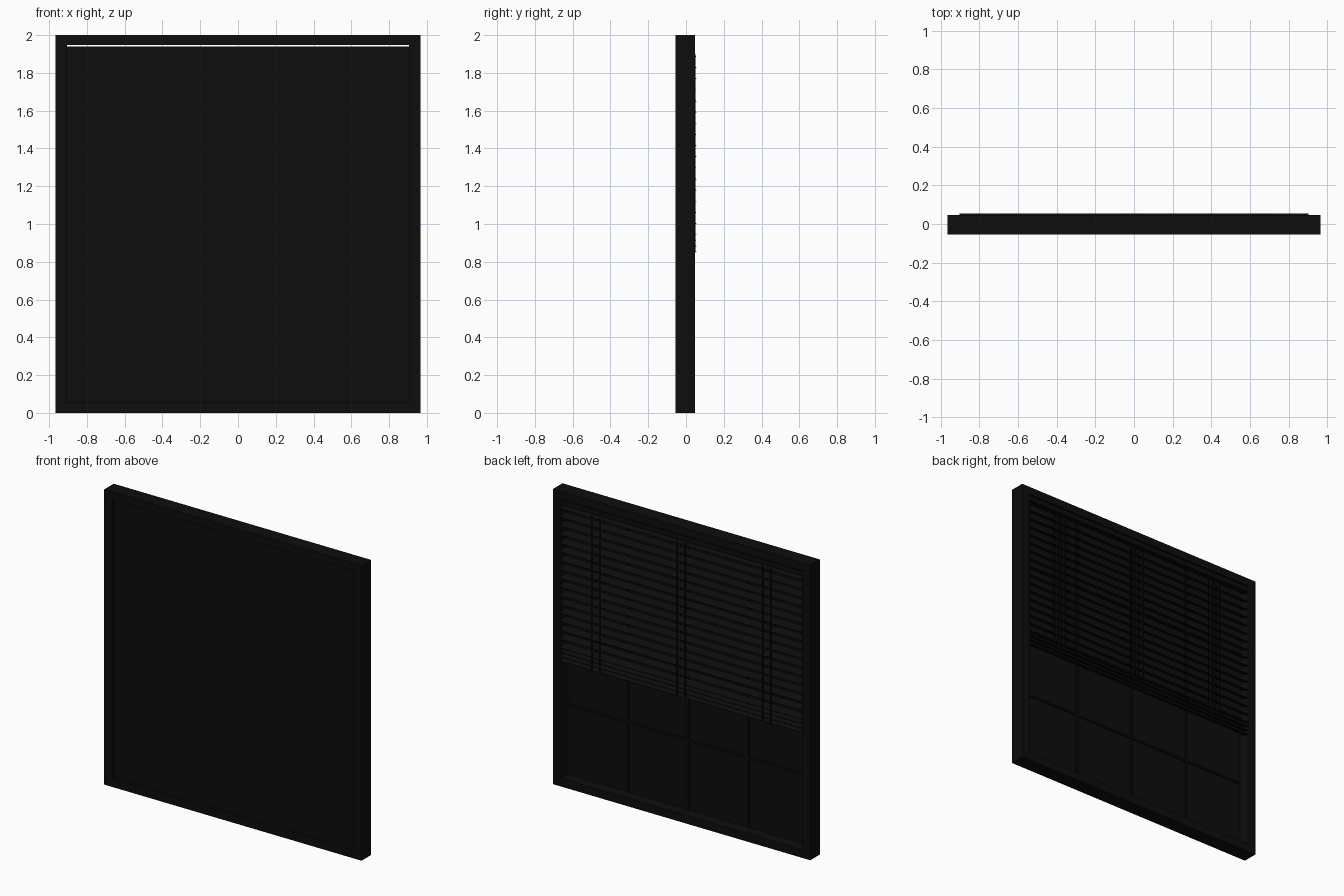
import bpy, bmesh, math

if "Cube" in bpy.data.objects:
    bpy.data.objects.remove(bpy.data.objects["Cube"])

black = bpy.data.materials.new("black_paint")
black.diffuse_color = (0.004, 0.004, 0.004, 1)
black.use_nodes = True
black.node_tree.nodes["Principled BSDF"].inputs["Base Color"].default_value = black.diffuse_color


def box(name, x0, x1, y0, y1, z0, z1, tilt=0.0):
    """Box between two corners, optionally tilted about its own x axis."""
    me = bpy.data.meshes.new(name)
    bm = bmesh.new()
    bmesh.ops.create_cube(bm, size=1)
    bmesh.ops.scale(bm, vec=(x1 - x0, y1 - y0, z1 - z0), verts=bm.verts)
    bm.to_mesh(me)
    bm.free()
    ob = bpy.data.objects.new(name, me)
    ob.location = ((x0 + x1) / 2, (y0 + y1) / 2, (z0 + z1) / 2)
    ob.rotation_euler.x = tilt
    me.materials.append(black)
    bpy.context.collection.objects.link(ob)
    return ob


W, IW = 0.965, 0.905        # outer and inner half width
ZB, ZT = 0.055, 1.947       # inner opening bottom and top
F, B = -0.055, 0.047        # frame front and back

# Frame
box("frame_bottom", -W, W, F, B, 0, ZB)
box("frame_top", -W, W, F, B, ZT, 2)
for s, n in ((-1, "left"), (1, "right")):
    xs = sorted((s * IW, s * W))
    box("frame_" + n, xs[0], xs[1], F, B, ZB, ZT)

# Pane, with a narrow gap under the top rail
box("window_pane", -IW, IW, -0.036, -0.030, ZB, 1.94)

# Glazing bars behind the pane
for i in (-1, 0, 1):
    x = i * IW / 2
    box("vertical_bar", x - 0.007, x + 0.007, -0.030, -0.018, ZB, 1.94)
    z = 1.0 + i * 0.471
    box("horizontal_bar", -IW, IW, -0.030, -0.019, z - 0.007, z + 0.007)

# Blind: head rail, evenly hung slats, then the gathered ones at the bottom
box("blind_head_rail", -IW, IW, 0.012, 0.042, 1.908, 1.94)
levels = [1.895 - 0.059 * i for i in range(17)] + [0.921, 0.891, 0.861]
for z in levels:
    box("blind_slat", -IW + 0.002, IW - 0.002, 0.005, 0.056,
        z - 0.002, z + 0.002, math.radians(-22))

# Ladder cords in pairs, on both edges of the slats
for cx in (-0.64, 0, 0.64):
    for dx in (-0.03, 0.03):
        for y, dz in ((0.009, 0.01), (0.051, -0.01)):
            x = cx + dx
            box("ladder_cord", x - 0.004, x + 0.004, y - 0.0015, y + 0.0015,
                0.861 + dz, 1.91 + dz)
